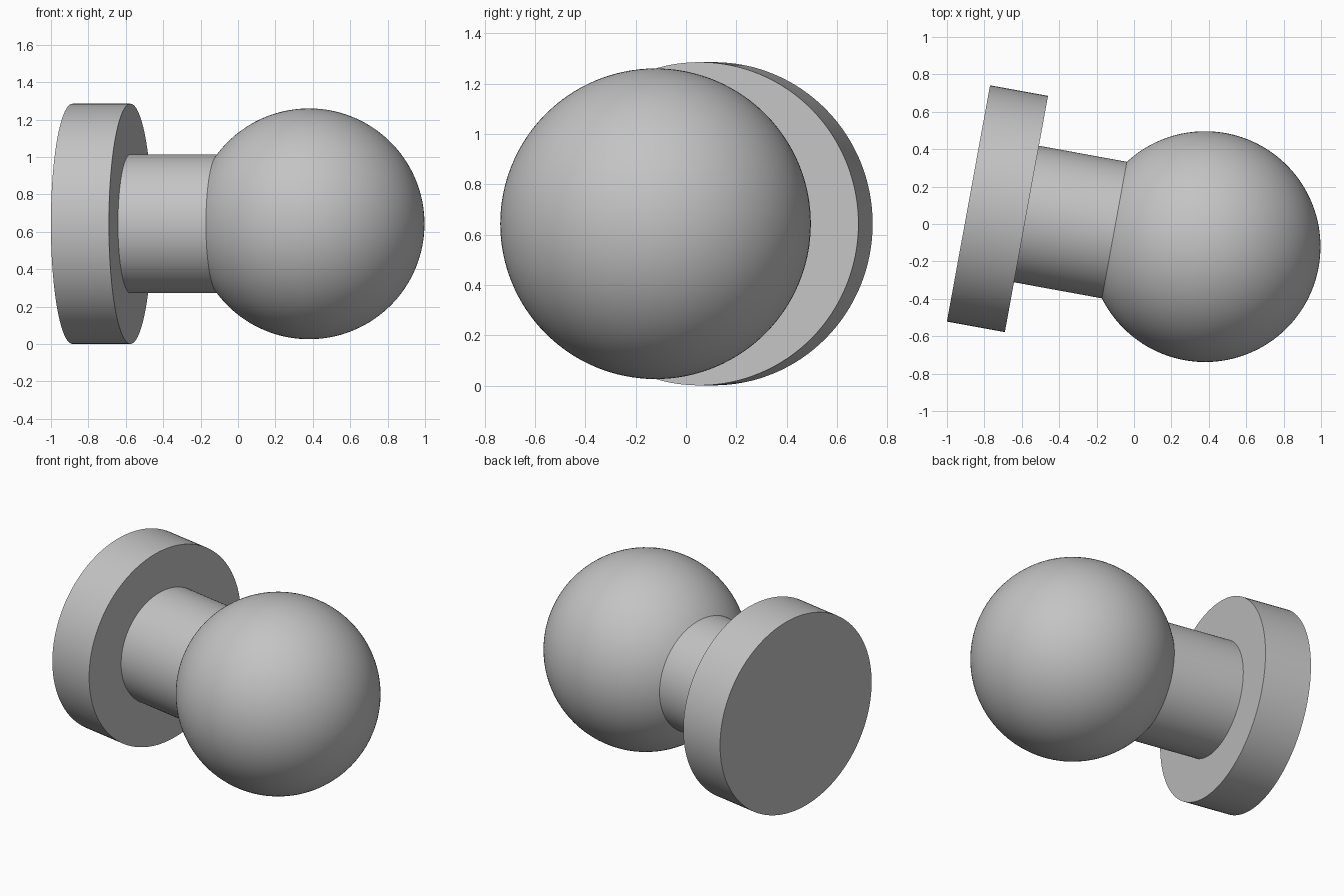
import bpy, bmesh
from math import radians, pi, sin, cos, acos, sqrt
from mathutils import Vector

cube = bpy.data.objects.get("Cube")
if cube:
    bpy.data.objects.remove(cube, do_unlink=True)

# Overall dimensions, measured along the turning axis from the flange's outer face
BASE = Vector((-0.885, 0.11, 0.643))
TILT = radians(-10.35)
FLANGE_R, FLANGE_T = 0.642, 0.315
NECK_R = 0.371
BALL_R, BALL_X = 0.617, 1.286
SEGMENTS = 128

grey = bpy.data.materials.new("plain grey")
colour = (0.55, 0.55, 0.55, 1)
grey.use_nodes = True
grey.diffuse_color = colour
grey.node_tree.nodes["Principled BSDF"].inputs["Base Color"].default_value = colour


def lathe(name, profile):
    """Turn a profile of (distance along axis, radius) points around local x."""
    bm = bmesh.new()
    verts = [bm.verts.new((x, r, 0)) for x, r in profile]
    edges = [bm.edges.new(pair) for pair in zip(verts, verts[1:])]
    bmesh.ops.spin(bm, geom=verts + edges, cent=(0, 0, 0), axis=(1, 0, 0),
                   angle=2 * pi, steps=SEGMENTS, use_merge=True)
    bmesh.ops.remove_doubles(bm, verts=bm.verts, dist=1e-5)
    bmesh.ops.recalc_face_normals(bm, faces=bm.faces)
    mesh = bpy.data.meshes.new(name)
    bm.to_mesh(mesh)
    bm.free()
    mesh.materials.append(grey)
    mesh.shade_smooth()
    mesh.set_sharp_from_angle(angle=radians(30))
    obj = bpy.data.objects.new(name, mesh)
    obj.location = BASE
    obj.rotation_euler.z = TILT
    bpy.context.collection.objects.link(obj)
    return obj


# Flange disc, open where the neck joins
lathe("flange", [(0, 0), (0, FLANGE_R), (FLANGE_T, FLANGE_R), (FLANGE_T, NECK_R)])

# Neck, ending exactly on the ball's surface
neck_end = BALL_X - sqrt(BALL_R ** 2 - NECK_R ** 2)
lathe("neck", [(FLANGE_T, NECK_R), (neck_end, NECK_R)])

# Ball, open where the neck joins
start = acos((neck_end - BALL_X) / BALL_R)
STEPS = 56
angles = [start * (1 - i / STEPS) for i in range(STEPS + 1)]
lathe("ball", [(BALL_X + BALL_R * cos(a), BALL_R * sin(a)) for a in angles])
